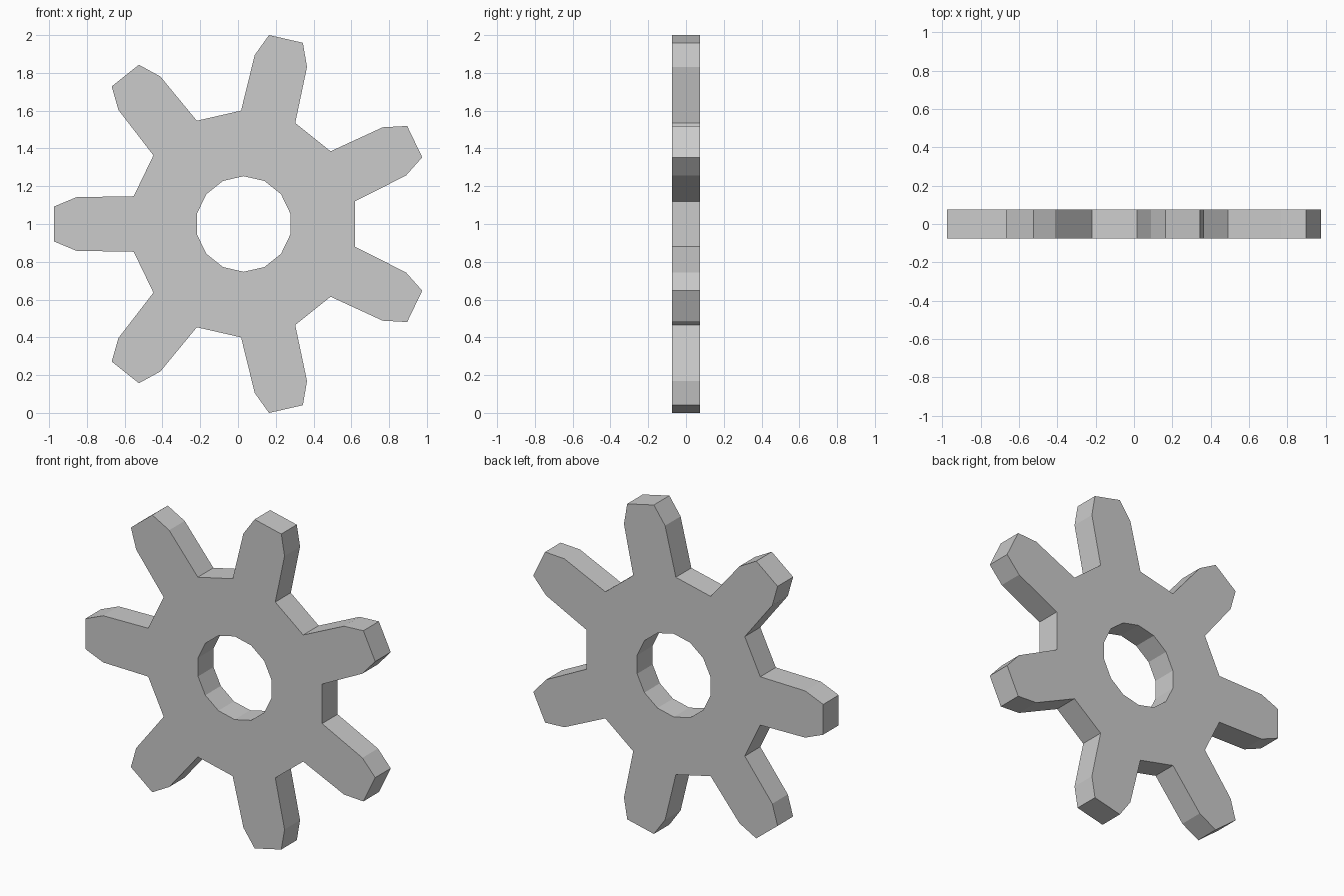
import bpy, bmesh
from math import pi, cos, sin
from mathutils import Vector

if "Cube" in bpy.data.objects:
    bpy.data.objects.remove(bpy.data.objects["Cube"])

TEETH = 7
CENTRE_X, CENTRE_Z = 0.03, 1.0
HALF_DEPTH = 0.0745
STEP = 2 * pi / TEETH

# Half tooth section as (distance along tooth, half width): hole, root, shoulder, tip
HOLE_R = 0.253
SECTION = [(HOLE_R * cos(STEP / 4), HOLE_R * sin(STEP / 4)),
           (0.582, 0.147), (0.885, 0.142), (1.005, 0.092)]

bm = bmesh.new()


def place(along, across, angle):
    x = along * cos(angle) - across * sin(angle)
    z = along * sin(angle) + across * cos(angle)
    return bm.verts.new(Vector((CENTRE_X + x, -HALF_DEPTH, CENTRE_Z + z)))


# Front face: each tooth is a strip of quads from the hole to the tip
teeth = []
for i in range(TEETH):
    angle = pi + i * STEP
    rows = [(place(a, -w, angle), place(a, w, angle)) for a, w in SECTION]
    for (a, b), (c, d) in zip(rows, rows[1:]):
        bm.faces.new((a, c, d, b))
    teeth.append(rows)

# Front face: hub pieces between neighbouring teeth
for i in range(TEETH):
    here, after = teeth[i], teeth[(i + 1) % TEETH]
    bm.faces.new((here[0][1], here[1][1], after[1][0], after[0][0]))

# Thickness
result = bmesh.ops.extrude_face_region(bm, geom=bm.faces[:], use_keep_orig=True)
back = [g for g in result["geom"] if isinstance(g, bmesh.types.BMVert)]
bmesh.ops.translate(bm, verts=back, vec=(0, 2 * HALF_DEPTH, 0))
bmesh.ops.recalc_face_normals(bm, faces=bm.faces[:])

mesh = bpy.data.meshes.new("gear_wheel")
bm.to_mesh(mesh)
bm.free()
gear = bpy.data.objects.new("gear_wheel", mesh)
bpy.context.collection.objects.link(gear)
